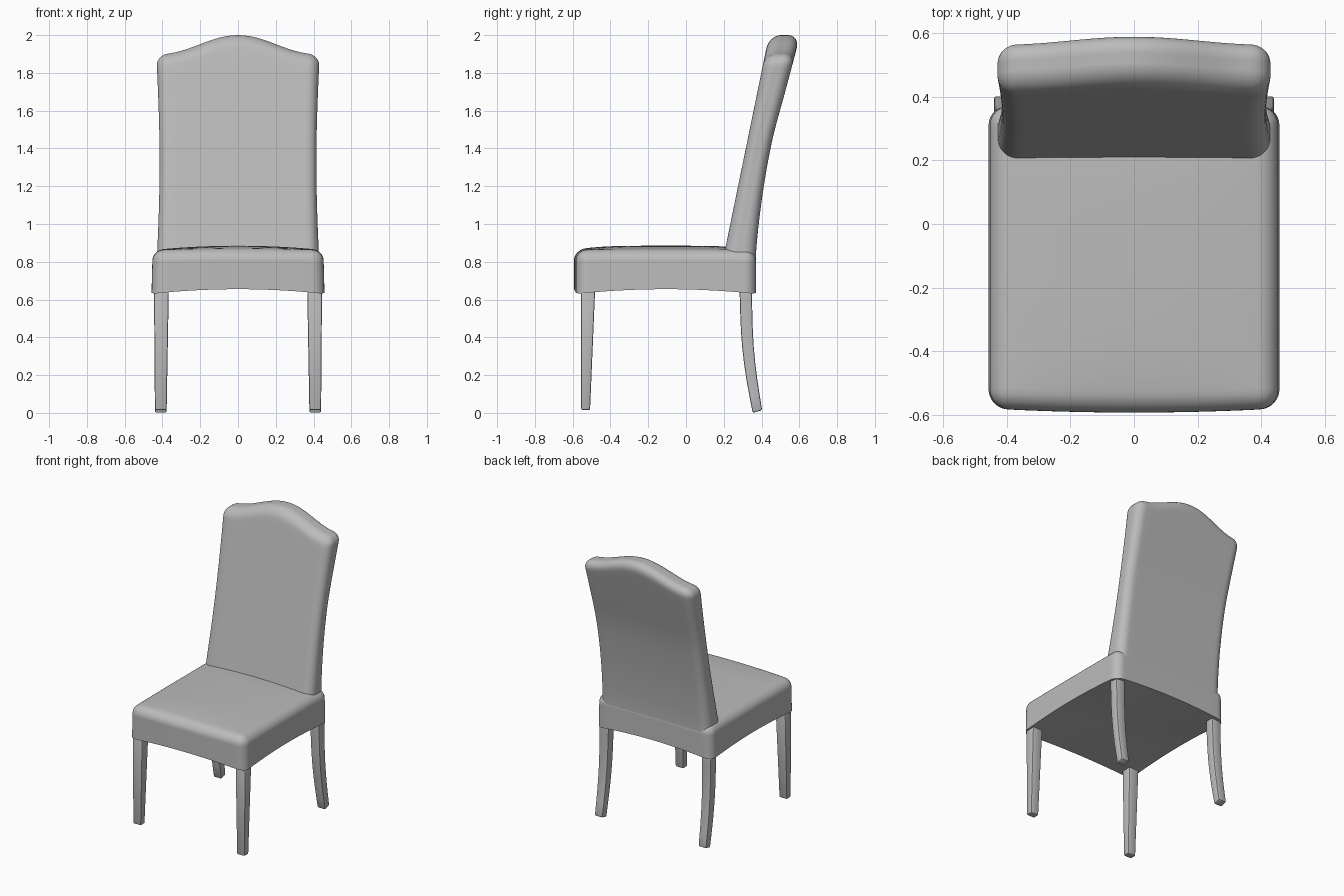
import bpy, bmesh, math
from mathutils import Vector

if "Cube" in bpy.data.objects:
    bpy.data.objects.remove(bpy.data.objects["Cube"], do_unlink=True)

GREY = (0.5, 0.5, 0.5, 1)
mat = bpy.data.materials.new("grey")
mat.use_nodes = True
mat.diffuse_color = GREY
mat.node_tree.nodes["Principled BSDF"].inputs["Base Color"].default_value = GREY


def finish(name, bm, angle):
    bmesh.ops.recalc_face_normals(bm, faces=bm.faces)
    mesh = bpy.data.meshes.new(name)
    bm.to_mesh(mesh)
    bm.free()
    obj = bpy.data.objects.new(name, mesh)
    bpy.context.collection.objects.link(obj)
    mesh.materials.append(mat)
    bpy.ops.object.select_all(action='DESELECT')
    obj.select_set(True)
    bpy.context.view_layer.objects.active = obj
    bpy.ops.object.shade_smooth_by_angle(angle=math.radians(angle))
    return obj


def padded_box(half, r, cuts=31, band=0.3):
    """Box with rounded sides and top edges, square at the bottom."""
    bm = bmesh.new()
    bmesh.ops.create_cube(bm, size=2)
    bmesh.ops.subdivide_edges(bm, edges=bm.edges, cuts=cuts, use_grid_fill=True)
    for v in bm.verts:
        core, off = Vector(), Vector()
        for i in range(3):
            c, a = v.co[i], abs(v.co[i])
            inner = half[i] - r
            sign = 1 if c >= 0 else -1
            # the outer band of the grid covers the rounded edge
            if i == 2 and c < 0:
                core[i] = c * half[i]
            elif a <= 1 - band:
                core[i] = sign * inner * a / (1 - band)
            else:
                core[i] = sign * inner
                off[i] = sign * r * (a - 1 + band) / band
        if off.length > 0:
            off *= max(abs(k) for k in off) / off.length
        v.co = core + off
    return bm


def curve_at(points, z):
    """Smooth interpolation through (z, value) points."""
    for i in range(len(points) - 1):
        (z0, a), (z1, b) = points[i], points[i + 1]
        if z <= z1 or i == len(points) - 2:
            zp, p = points[max(i - 1, 0)]
            zn, n = points[min(i + 2, len(points) - 1)]
            t, h = (z - z0) / (z1 - z0), z1 - z0
            m0, m1 = (b - p) / (z1 - zp) * h, (n - a) / (zn - z0) * h
            return (a * (2*t**3 - 3*t*t + 1) + m0 * (t**3 - 2*t*t + t)
                    + b * (3*t*t - 2*t**3) + m1 * (t**3 - t*t))


# Seat cushion: crowned top, bowed front, arched lower edge
SX, SY, SZ = 0.452, 0.475, 0.115
bm = padded_box((SX, SY, SZ), 0.06)
for v in bm.verts:
    x, y, z = v.co
    u, w, t = x / SX, y / SY, (z + SZ) / (2 * SZ)
    bottom = 0.63 + 0.025 * max(1 - u * u, 1 - w * w)
    top = 0.862 + 0.023 * (1 - u * u) * (1 - w ** 4)
    v.co.z = bottom + (top - bottom) * t
    v.co.x = x * (1.012 - 0.012 * t)
    v.co.y = y - 0.105 - (0.013 * (1 - u * u) if w < 0 else 0) * abs(w)
finish("seat", bm, 40)

# Backrest: leaning slab with curved rear, waisted sides and a humped top
BX, BY, BZ = 0.43, 0.08, 0.6
REAR = [(0.7, 0.366), (0.85, 0.371), (1.0, 0.385), (1.2, 0.412),
        (1.45, 0.458), (1.7, 0.525), (2.0, 0.605)]
bm = padded_box((BX, BY, BZ), 0.062)
for v in bm.verts:
    x, y, z = v.co
    hump = 0.1 * (0.5 + 0.5 * math.cos(math.pi * min(abs(x) / 0.41, 1)))
    t = (z + BZ) / (2 * BZ)
    zz = 0.7 + 1.2 * t + hump * max(0, (t - 0.4) / 0.6)
    front = 0.21 + 0.205 * (zz - 0.88)
    rear = curve_at(REAR, zz)
    s = (y + BY) / (2 * BY)
    waist = 1 - 0.035 * math.sin(math.pi * min(max((zz - 0.8) / 1.05, 0), 1))
    v.co = (x * waist, front + (rear - front) * s, zz)
finish("backrest", bm, 40)


def leg(name, side, sections):
    """Loft of rectangles: z, inner x, outer x, front y, rear y, foot slant."""
    bm = bmesh.new()
    rings = []
    for z, xi, xo, yf, yr, slant in sections:
        rings.append([bm.verts.new((side * x, y, zz)) for x, y, zz in
                      ((xi, yf, z), (xo, yf, z), (xo, yr, z + slant), (xi, yr, z + slant))])
    for a, b in zip(rings, rings[1:]):
        for i in range(4):
            j = (i + 1) % 4
            bm.faces.new((a[i], a[j], b[j], b[i]))
    bm.faces.new(rings[0])
    bm.faces.new(rings[-1])
    bmesh.ops.recalc_face_normals(bm, faces=bm.faces)
    edges = [e for e in bm.edges if e.calc_face_angle(0) > 0.8]
    bmesh.ops.bevel(bm, geom=edges, offset=0.008, segments=2, profile=0.5, affect='EDGES')
    finish(name, bm, 35)


# Curved rear legs: z, front y and rear y up the sweep
REAR_FRONT = [(0, 0.353), (0.2, 0.316), (0.4, 0.293), (0.7, 0.282)]
REAR_BACK = [(0, 0.403), (0.2, 0.373), (0.4, 0.355), (0.7, 0.348)]
for side, label in ((1, "left"), (-1, "right")):
    leg("front_leg_" + label, side,
        [(0.015, 0.378, 0.44, -0.555, -0.508, 0), (0.68, 0.366, 0.445, -0.555, -0.48, 0)])
    sections = []
    for k in range(9):
        z = 0.68 * k / 8
        sections.append((z, 0.378 - 0.012 * k / 8, 0.44, curve_at(REAR_FRONT, z),
                         curve_at(REAR_BACK, z), 0.014 * (1 - k / 8)))
    leg("rear_leg_" + label, side, sections)
